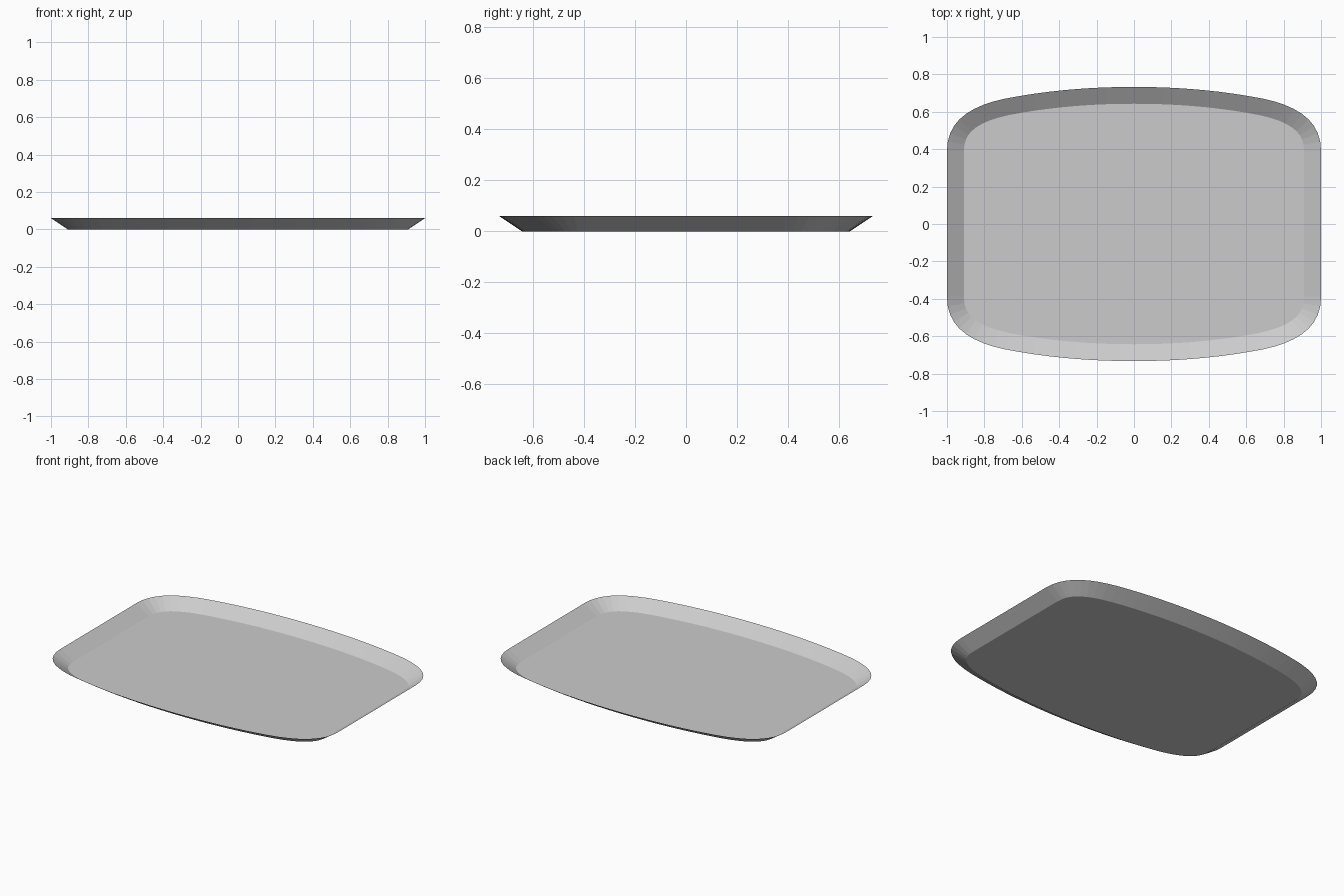
import bpy
import bmesh
from mathutils import Vector
from mathutils.geometry import interpolate_bezier

cube = bpy.data.objects.get("Cube")
if cube:
    bpy.data.objects.remove(cube, do_unlink=True)

HEIGHT = 0.06
INSET = 0.09

# One plain grey
grey = bpy.data.materials.new("tray grey")
grey.use_nodes = True
colour = (0.6, 0.6, 0.6, 1)
grey.diffuse_color = colour
grey.node_tree.nodes["Principled BSDF"].inputs["Base Color"].default_value = colour

# Quarter of the rim: rounded corner, then a gently bowed long edge
corner = [(1, 0.39), (1, 0.55), (0.88, 0.63), (0.69, 0.67)]
long_edge = [(0.69, 0.67), (0.46, 0.715), (0.23, 0.733), (0, 0.733)]


def curve(points, count):
    return [p.to_2d() for p in interpolate_bezier(*[Vector((x, y, 0)) for x, y in points], count)]


quarter = curve(corner, 10) + curve(long_edge, 10)[1:]
half = quarter + [Vector((-p.x, p.y)) for p in reversed(quarter[:-1])]
rim = half + [-p for p in half]


def inset(i):
    """Move a rim point inward along the mitred normals of its two edges."""
    before = (rim[i] - rim[i - 1]).normalized()
    after = (rim[(i + 1) % len(rim)] - rim[i]).normalized()
    n1, n2 = Vector((-before.y, before.x)), Vector((-after.y, after.x))
    return rim[i] + (n1 + n2) * INSET / (1 + n1.dot(n2))


# Tray: flat floor and sloping wall, one open sheet
bm = bmesh.new()
top = [bm.verts.new((p.x, p.y, HEIGHT)) for p in rim]
base = [bm.verts.new((*inset(i), 0)) for i in range(len(rim))]
bm.faces.new(base)
for i in range(len(rim)):
    j = (i + 1) % len(rim)
    bm.faces.new((top[i], top[j], base[j], base[i]))

mesh = bpy.data.meshes.new("tray")
bm.normal_update()
bm.to_mesh(mesh)
bm.free()
mesh.materials.append(grey)
tray = bpy.data.objects.new("tray", mesh)
bpy.context.collection.objects.link(tray)
